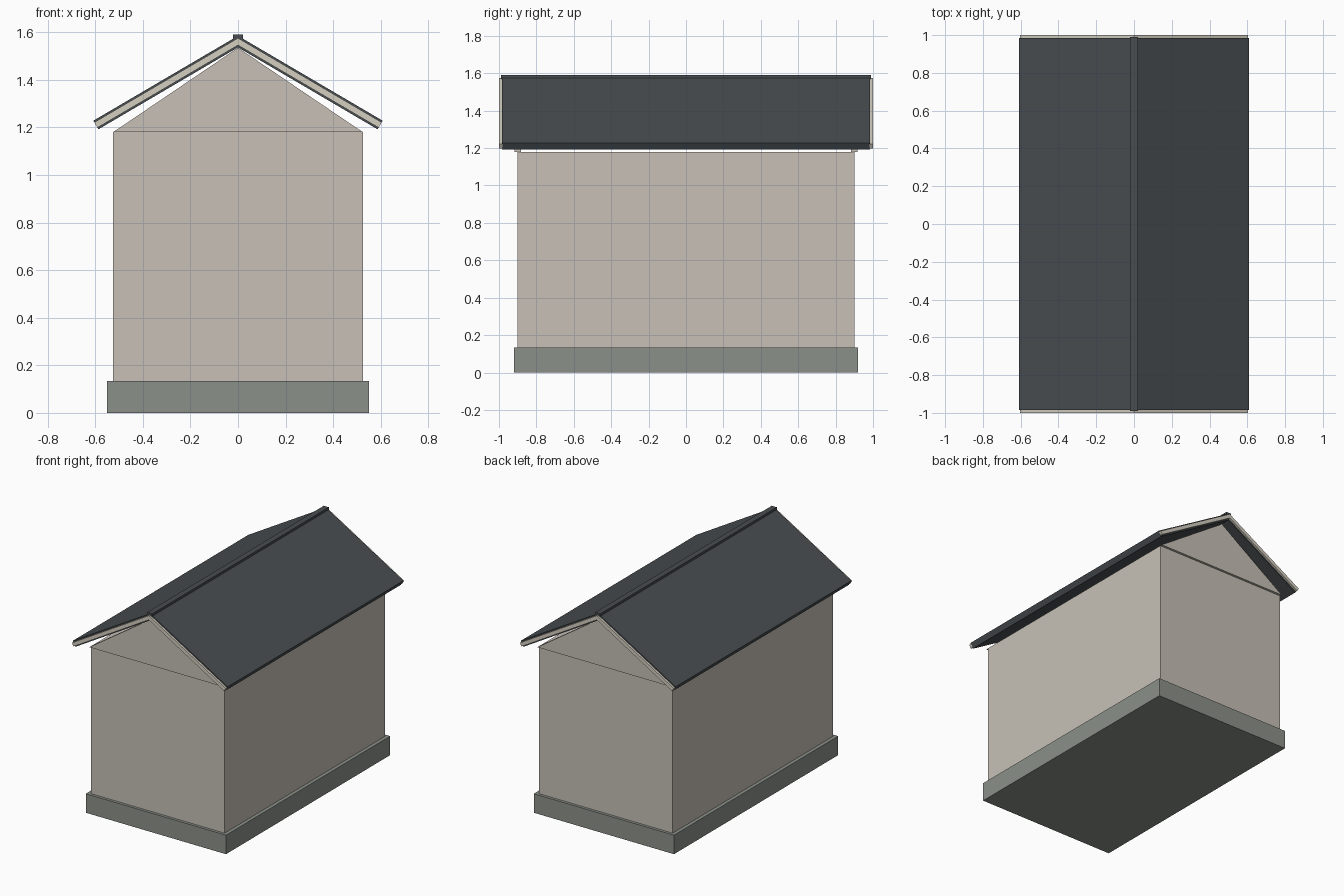
import bpy, math

if "Cube" in bpy.data.objects:
    bpy.data.objects.remove(bpy.data.objects["Cube"])


def material(name, color):
    m = bpy.data.materials.new(name)
    m.diffuse_color = (*color, 1)
    m.use_nodes = True
    m.node_tree.nodes["Principled BSDF"].inputs["Base Color"].default_value = m.diffuse_color
    return m


WALL = material("warm_render", (0.57, 0.53, 0.47))
STONE = material("plinth_stone", (0.26, 0.28, 0.25))
SLATE = material("roof_slate", (0.065, 0.075, 0.08))
TRIM = material("trim_paint", (0.66, 0.62, 0.53))


def prism(name, profile, y0, y1, mat):
    """Extrude an x-z profile (counter-clockwise from the front) along y."""
    n = len(profile)
    verts = [(x, y, z) for y in (y0, y1) for x, z in profile]
    faces = [tuple(range(n)), tuple(range(2 * n - 1, n - 1, -1))]
    faces += [(i, i + n, (i + 1) % n + n, (i + 1) % n) for i in range(n)]
    mesh = bpy.data.meshes.new(name)
    mesh.from_pydata(verts, [], faces)
    mesh.materials.append(mat)
    ob = bpy.data.objects.new(name, mesh)
    bpy.context.collection.objects.link(ob)
    return ob


def box(name, hx, hy, z0, z1, mat):
    return prism(name, [(-hx, z0), (hx, z0), (hx, z1), (-hx, z1)], -hy, hy, mat)


PITCH = math.radians(30.4)
APEX, EAVE = 1.585, 0.608


def slope(side, top, bottom):
    """Mitred roof strip between two depths measured square to the slope."""
    s, c, t = math.sin(PITCH), math.cos(PITCH), math.tan(PITCH)
    pts = [(0, APEX - bottom / c)]
    for d in (bottom, top):
        pts.append((EAVE - d * s, APEX - EAVE * t - d * c))
    pts.append((0, APEX - top / c))
    return pts if side > 0 else [(-x, z) for x, z in reversed(pts)]


# Plinth and wall block
box("plinth", 0.55, 0.92, 0, 0.135, STONE)
box("walls", 0.525, 0.90, 0.135, 1.18, WALL)

# Gable panels, slightly proud of the walls
for end, y in (("front", -0.90), ("back", 0.90)):
    prism(f"{end}_gable", [(-0.525, 1.18), (0.525, 1.18), (0, 1.535)],
          y - 0.017, y + 0.017, WALL)

# Roof slopes and barge boards
for label, side in (("left", -1), ("right", 1)):
    prism(f"{label}_roof_slope", slope(side, 0, 0.042), -0.985, 0.985, SLATE)
    for end, y in (("front", -0.99), ("back", 0.99)):
        prism(f"{end}_{label}_barge_board", slope(side, 0.008, 0.034),
              y - 0.01, y + 0.01, TRIM)

# Ridge cap
box("ridge_cap", 0.02, 0.99, 1.57, 1.59, SLATE)
